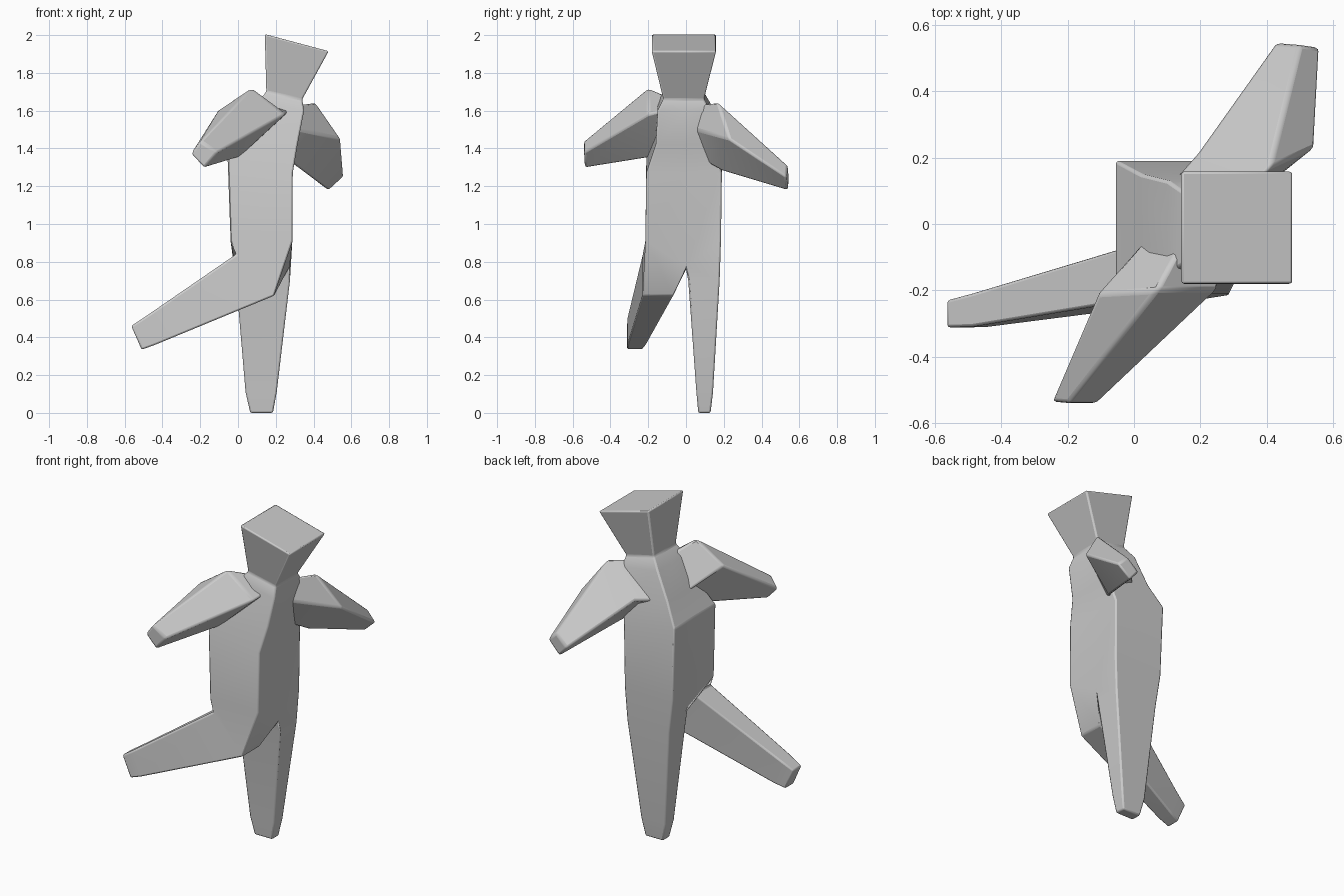
import bpy, bmesh, math

cube = bpy.data.objects.get("Cube")
if cube:
    bpy.data.objects.remove(cube, do_unlink=True)

grey = bpy.data.materials.new("plain grey")
grey.use_nodes = True
grey.diffuse_color = (0.6, 0.6, 0.6, 1)
grey.node_tree.nodes["Principled BSDF"].inputs["Base Color"].default_value = (0.6, 0.6, 0.6, 1)


def loft(bm, rings, cap_start=False, cap_end=True):
    """Skin a chain of rings that have equal point counts."""
    loops = [[bm.verts.new(p) for p in ring] for ring in rings]
    for a, b in zip(loops, loops[1:]):
        n = len(a)
        for i in range(n):
            j = (i + 1) % n
            bm.faces.new((a[i], a[j], b[j], b[i]))
    if cap_start:
        bm.faces.new(loops[0][::-1])
    if cap_end:
        bm.faces.new(loops[-1])


def finish(name, bm, bevel):
    bmesh.ops.remove_doubles(bm, verts=bm.verts, dist=0.001)
    bmesh.ops.recalc_face_normals(bm, faces=bm.faces)
    mesh = bpy.data.meshes.new(name)
    bm.to_mesh(mesh)
    bm.free()
    mesh.materials.append(grey)
    obj = bpy.data.objects.new(name, mesh)
    bpy.context.collection.objects.link(obj)
    mod = obj.modifiers.new("soft edges", "BEVEL")
    mod.width = bevel
    mod.segments = 2
    mod.limit_method = "ANGLE"
    mod.angle_limit = math.radians(25)
    bpy.ops.object.select_all(action="DESELECT")
    obj.select_set(True)
    bpy.context.view_layer.objects.active = obj
    bpy.ops.object.shade_smooth_by_angle(angle=math.radians(25))


def trunk_ring(xb, zb, xf, zf, y0, y1):
    """Six points: two rows of three, behind and in front."""
    yc = (y0 + y1) / 2
    return [(xb, y0, zb), (xf, y0, zf), (xf, yc, zf),
            (xf, y1, zf), (xb, y1, zb), (xb, yc, zb)]


def leg_ring(xb, zb, xf, zf, y0, y1):
    return [(xb, y0, zb), (xf, y0, zf), (xf, y1, zf), (xb, y1, zb)]


# Trunk, neck, head and both legs share one skin
body = bmesh.new()
hips = trunk_ring(-0.04, 0.91, 0.288, 0.91, -0.215, 0.185)
hips[2] = (0.27, 0, 0.76)
hips[5] = (-0.015, 0, 0.79)
loft(body, [
    hips,
    trunk_ring(-0.055, 1.35, 0.29, 1.27, -0.21, 0.19),
    trunk_ring(0.02, 1.48, 0.315, 1.42, -0.16, 0.15),
    trunk_ring(0.10, 1.64, 0.35, 1.60, -0.15, 0.13),
    trunk_ring(0.15, 1.70, 0.34, 1.66, -0.12, 0.095),
    trunk_ring(0.142, 2.005, 0.48, 1.915, -0.182, 0.16),
])

# Standing leg
loft(body, [
    [hips[5], hips[2], hips[3], hips[4]],
    leg_ring(-0.01, 0.70, 0.275, 0.70, 0.012, 0.178),
    leg_ring(0.04, 0.11, 0.205, 0.11, 0.055, 0.143),
    leg_ring(0.065, 0.0, 0.185, 0.0, 0.065, 0.13),
])

# Kicking leg
loft(body, [
    [hips[0], hips[1], hips[2], hips[5]],
    leg_ring(-0.01, 0.84, 0.19, 0.62, -0.23, -0.065),
    leg_ring(-0.49, 0.51, -0.44, 0.36, -0.31, -0.21),
    leg_ring(-0.565, 0.46, -0.51, 0.335, -0.312, -0.23),
])
finish("body", body, 0.02)

# Arms: diamond sections ordered top, front, bottom, back
arms = {
    "right_arm": [
        [(0.14, -0.06, 1.66), (0.29, -0.06, 1.62), (0.16, -0.02, 1.36), (0.04, -0.04, 1.45)],
        [(0.07, -0.20, 1.72), (0.25, -0.20, 1.58), (0.0, -0.19, 1.35), (-0.11, -0.21, 1.60)],
        [(-0.20, -0.54, 1.44), (-0.11, -0.54, 1.38), (-0.18, -0.535, 1.295), (-0.25, -0.535, 1.37)],
    ],
    "left_arm": [
        [(0.28, 0.03, 1.63), (0.32, 0.05, 1.50), (0.24, 0.05, 1.36), (0.07, 0.08, 1.45)],
        [(0.41, 0.17, 1.645), (0.545, 0.23, 1.45), (0.34, 0.19, 1.28), (0.19, 0.215, 1.47)],
        [(0.50, 0.54, 1.31), (0.562, 0.53, 1.25), (0.48, 0.54, 1.175), (0.425, 0.545, 1.24)],
    ],
}
for name, rings in arms.items():
    bm = bmesh.new()
    loft(bm, rings, cap_start=True)
    finish(name, bm, 0.012)
